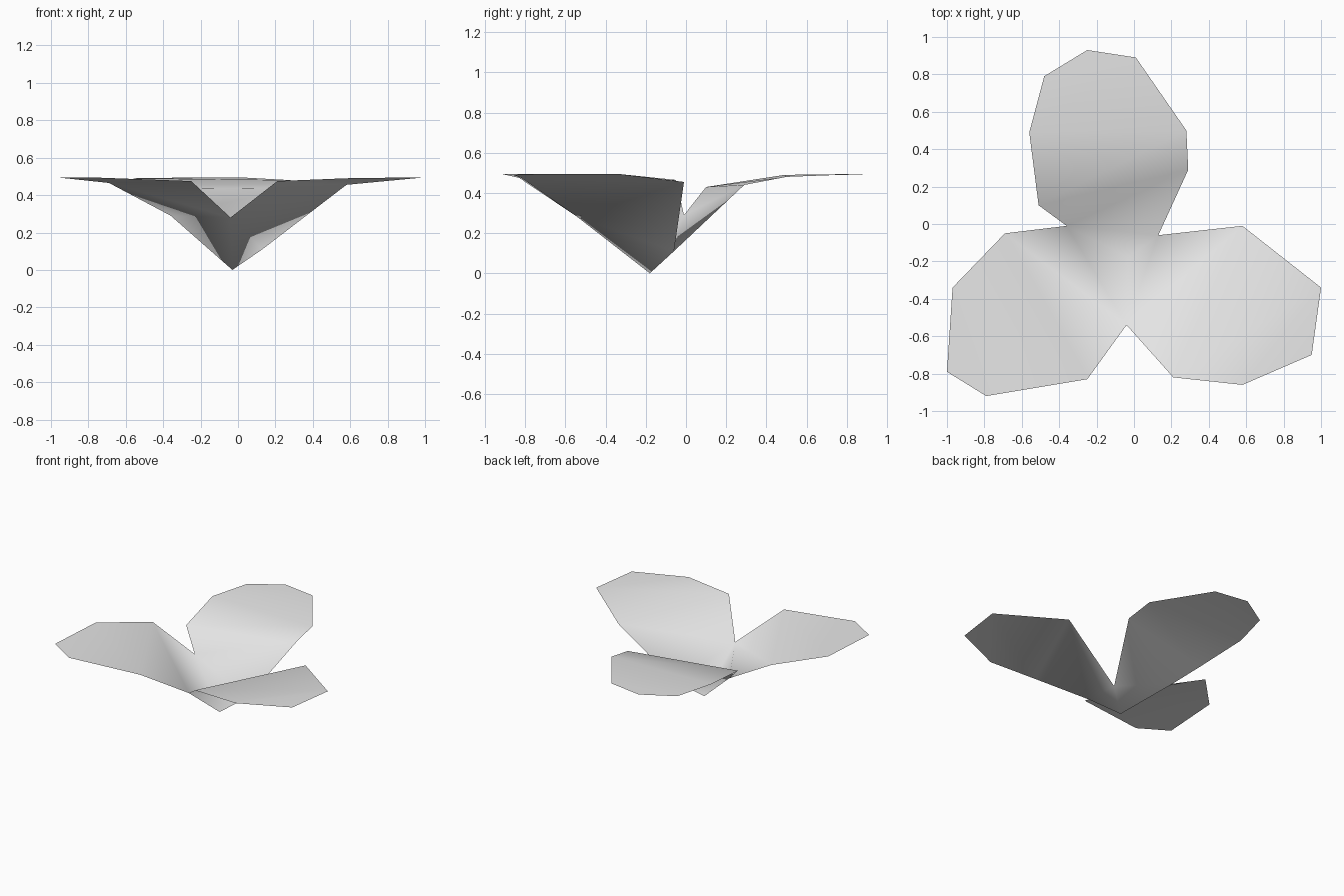
import bpy
import bmesh

cube = bpy.data.objects.get("Cube")
if cube:
    bpy.data.objects.remove(cube, do_unlink=True)

# Plain grey material
grey = bpy.data.materials.new("petal_grey")
grey.use_nodes = True
grey.diffuse_color = (0.8, 0.8, 0.8, 1)
grey.node_tree.nodes["Principled BSDF"].inputs["Base Color"].default_value = (0.8, 0.8, 0.8, 1)

bm = bmesh.new()


def add_face(*verts):
    """Add a face that looks upward."""
    face = bm.faces.new(verts)
    face.normal_update()
    if face.normal.z < 0:
        face.normal_flip()
    face.smooth = True


def add_petal(base, rungs, tip):
    """Bridge pairs of rim points outward from the base, then close at the tip."""
    left, right = base
    for a, b in rungs:
        a, b = bm.verts.new(a), bm.verts.new(b)
        add_face(left, right, b, a)
        left, right = a, b
    add_face(left, right, bm.verts.new(tip))


# Cup: low centre and the three notches between the petals
centre = bm.verts.new((-0.03, -0.18, 0))
front = bm.verts.new((-0.04, -0.54, 0.28))
right_notch = bm.verts.new((-0.36, -0.01, 0.29))
left_notch = bm.verts.new((0.13, -0.06, 0.11))
for a, b in ((front, left_notch), (left_notch, right_notch), (right_notch, front)):
    add_face(centre, a, b)

# Back petal
add_petal((right_notch, left_notch),
          [((-0.51, 0.10, 0.43), (0.29, 0.29, 0.44)),
           ((-0.56, 0.49, 0.49), (0.28, 0.50, 0.48)),
           ((-0.48, 0.79, 0.49), (0.01, 0.89, 0.495))],
          (-0.25, 0.93, 0.495))

# Petal on the +x side
add_petal((front, left_notch),
          [((0.21, -0.82, 0.475), (0.58, -0.01, 0.455)),
           ((0.58, -0.86, 0.49), (1.0, -0.34, 0.495))],
          (0.95, -0.70, 0.495))

# Petal on the -x side
add_petal((front, right_notch),
          [((-0.25, -0.83, 0.475), (-0.69, -0.05, 0.465)),
           ((-0.79, -0.92, 0.495), (-0.97, -0.34, 0.495))],
          (-1.0, -0.79, 0.495))

mesh = bpy.data.meshes.new("three_petal_flower")
bm.to_mesh(mesh)
bm.free()
mesh.materials.append(grey)
flower = bpy.data.objects.new("three_petal_flower", mesh)
bpy.context.collection.objects.link(flower)
